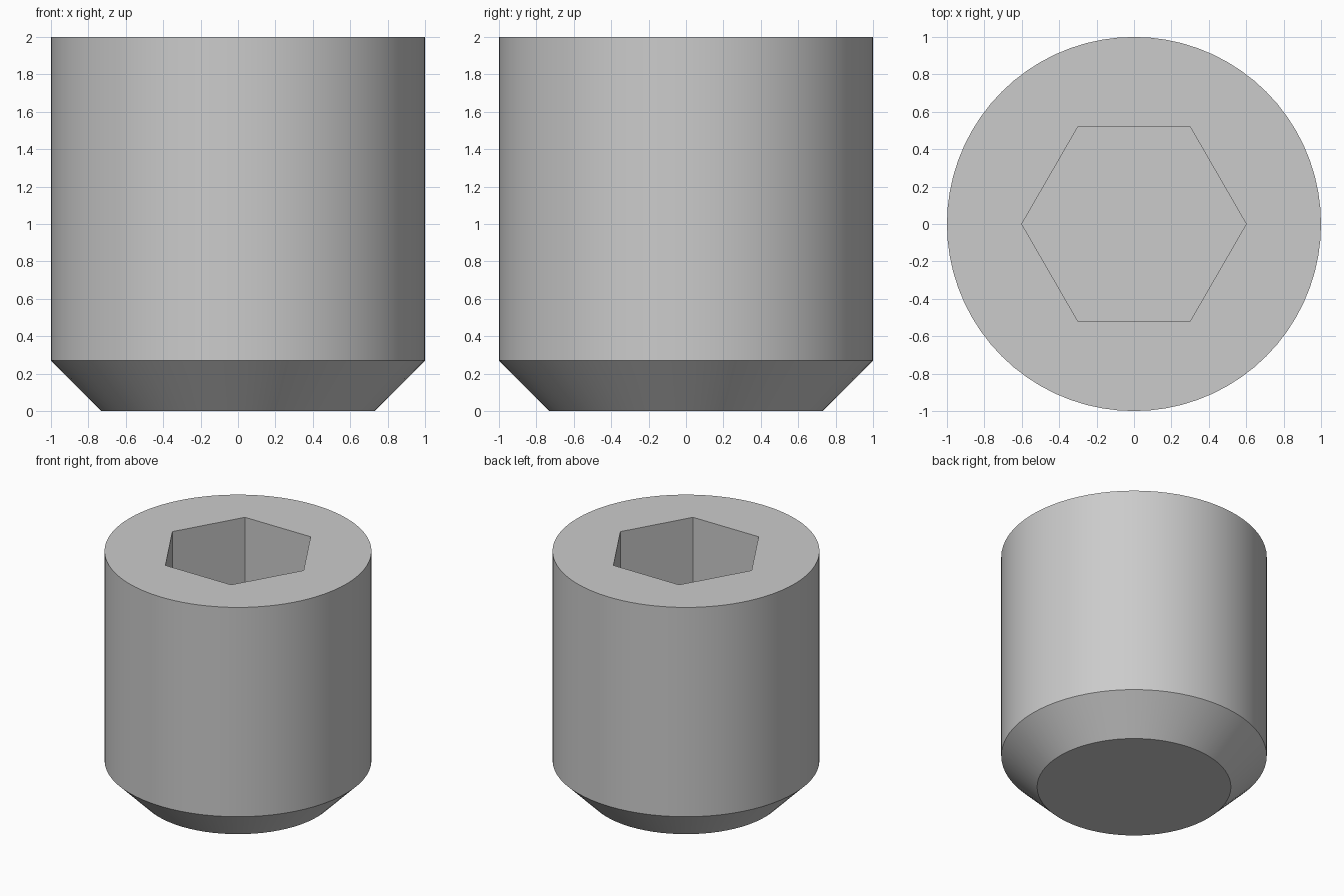
import bpy, bmesh, math

cube = bpy.data.objects.get("Cube")
if cube:
    bpy.data.objects.remove(cube, do_unlink=True)

SEGMENTS = 72            # multiple of six, so the socket corners line up
SOCKET_RADIUS = 0.6
SOCKET_FLOOR = 1.0

steel = bpy.data.materials.new("steel_grey")
steel.use_nodes = True
colour = (0.6, 0.6, 0.6, 1)
steel.diffuse_color = colour
steel.node_tree.nodes["Principled BSDF"].inputs["Base Color"].default_value = colour

bm = bmesh.new()


def ring(radius, z, count):
    return [bm.verts.new((radius * math.cos(math.tau * i / count),
                          radius * math.sin(math.tau * i / count), z))
            for i in range(count)]


def wall(low, high):
    n = len(low)
    for i in range(n):
        j = (i + 1) % n
        bm.faces.new((low[i], low[j], high[j], high[i]))


# Round body with a chamfered flat point
tip = ring(0.73, 0, SEGMENTS)
shoulder = ring(1, 0.27, SEGMENTS)
rim = ring(1, 2, SEGMENTS)
wall(tip, shoulder)
wall(shoulder, rim)
bm.faces.new(tip[::-1])

# Hexagonal socket
mouth = ring(SOCKET_RADIUS, 2, 6)
floor = ring(SOCKET_RADIUS, SOCKET_FLOOR, 6)
wall(mouth, floor)
bm.faces.new(floor)

# Flat top: one face between each socket side and its arc of the rim
step = SEGMENTS // 6
for k in range(6):
    arc = [rim[(k * step + i) % SEGMENTS] for i in range(step + 1)]
    bm.faces.new(arc + [mouth[(k + 1) % 6], mouth[k]])

bmesh.ops.recalc_face_normals(bm, faces=bm.faces)
mesh = bpy.data.meshes.new("set_screw")
bm.to_mesh(mesh)
bm.free()
mesh.materials.append(steel)
screw = bpy.data.objects.new("set_screw", mesh)
bpy.context.collection.objects.link(screw)

# Smooth round walls with crisp edges
bpy.ops.object.select_all(action='DESELECT')
screw.select_set(True)
bpy.context.view_layer.objects.active = screw
bpy.ops.object.shade_smooth_by_angle(angle=math.radians(30))
